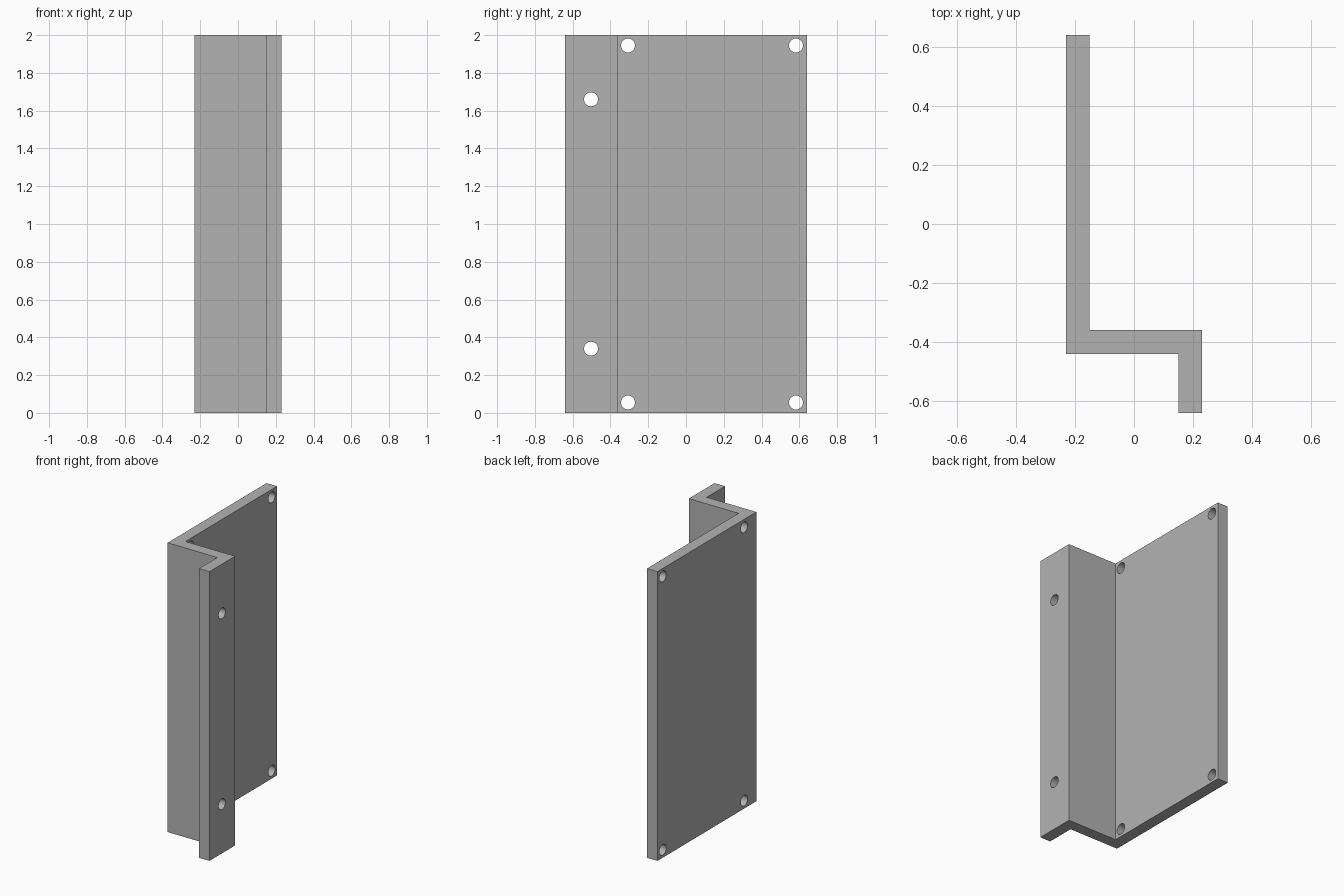
import bpy, bmesh, math
from mathutils import Matrix

cube = bpy.data.objects.get("Cube")
if cube:
    bpy.data.objects.remove(cube, do_unlink=True)

HEIGHT = 2.0
HOLE_RADIUS = 0.037

grey = bpy.data.materials.new("plain_grey")
grey.use_nodes = True
grey.diffuse_color = (0.45, 0.45, 0.45, 1)
grey.node_tree.nodes["Principled BSDF"].inputs["Base Color"].default_value = grey.diffuse_color


def add_object(name, bm):
    bmesh.ops.recalc_face_normals(bm, faces=bm.faces)
    mesh = bpy.data.meshes.new(name)
    bm.to_mesh(mesh)
    bm.free()
    mesh.materials.append(grey)
    obj = bpy.data.objects.new(name, mesh)
    bpy.context.collection.objects.link(obj)
    return obj


# Stepped bracket: mounting plate, web and flange as one extruded profile
profile = [(-0.23, 0.64), (-0.23, -0.44), (0.15, -0.44), (0.15, -0.64),
           (0.23, -0.64), (0.23, -0.36), (-0.15, -0.36), (-0.15, 0.64)]
bm = bmesh.new()
base = bm.faces.new([bm.verts.new((x, y, 0)) for x, y in profile])
extruded = bmesh.ops.extrude_face_region(bm, geom=[base])["geom"]
bmesh.ops.translate(bm, vec=(0, 0, HEIGHT),
                    verts=[v for v in extruded if isinstance(v, bmesh.types.BMVert)])
bracket = add_object("stepped_bracket", bm)

# Screw holes: four in the plate corners, two in the flange
holes = [(-0.19, y, z) for y in (-0.307, 0.582) for z in (0.055, 1.945)]
holes += [(0.19, -0.503, z) for z in (0.34, 1.66)]
bm = bmesh.new()
for centre in holes:
    bmesh.ops.create_cone(bm, cap_ends=True, segments=32, radius1=HOLE_RADIUS,
                          radius2=HOLE_RADIUS, depth=0.2,
                          matrix=Matrix.Translation(centre) @ Matrix.Rotation(math.pi / 2, 4, 'Y'))
cutter = add_object("hole_cutter", bm)
cutter.hide_render = True

# Cut the holes, then discard the cutter
cut = bracket.modifiers.new("screw_holes", 'BOOLEAN')
cut.operation = 'DIFFERENCE'
cut.solver = 'EXACT'
cut.object = cutter
bpy.ops.object.select_all(action='DESELECT')
bpy.context.view_layer.objects.active = bracket
bracket.select_set(True)
bpy.ops.object.modifier_apply(modifier=cut.name)
bpy.data.objects.remove(cutter, do_unlink=True)
bpy.ops.object.shade_smooth_by_angle(angle=math.radians(30))
